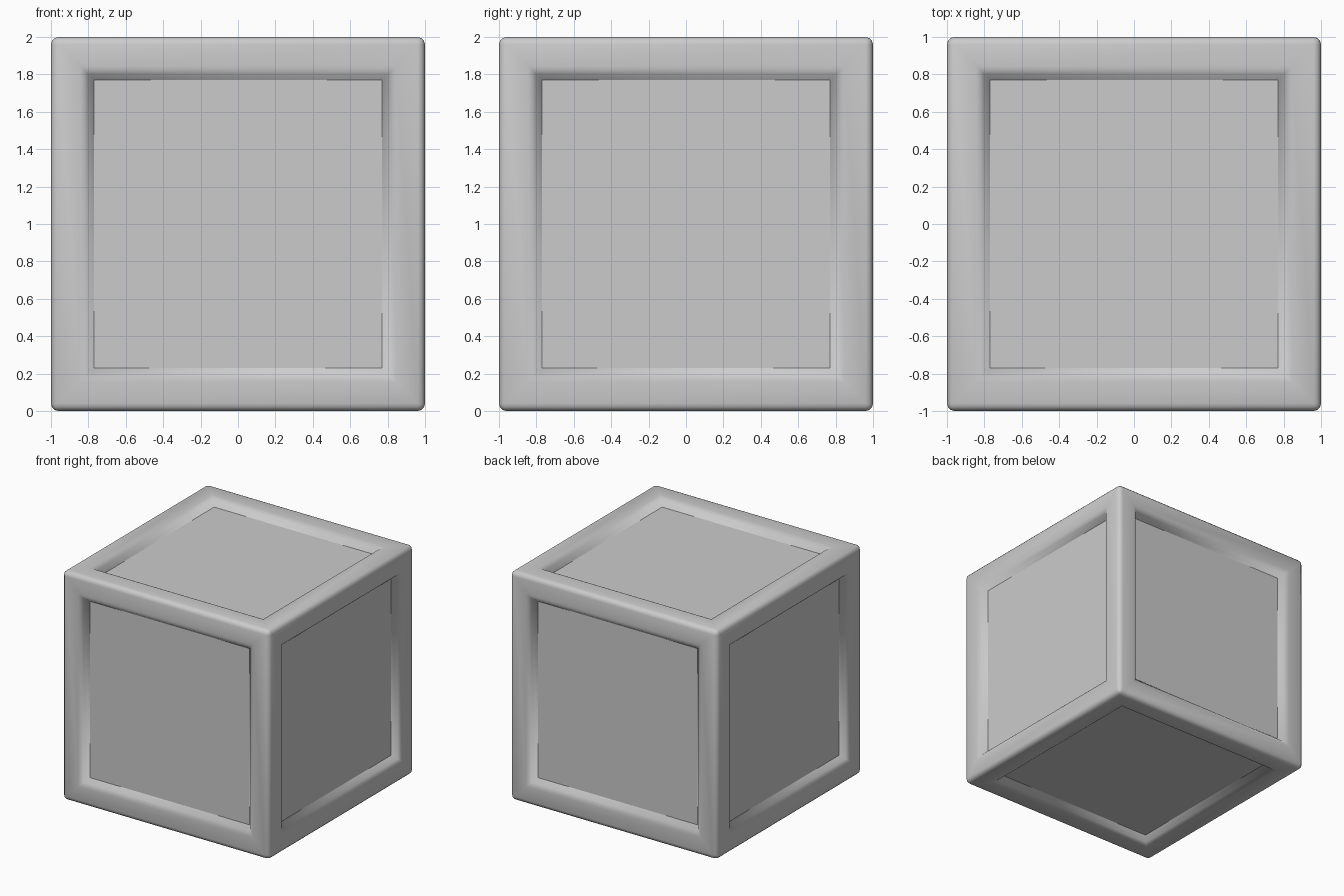
import bpy, bmesh

if "Cube" in bpy.data.objects:
    bpy.data.objects.remove(bpy.data.objects["Cube"])

RIM = 0.82      # half width of the opening at the outer surface
PANEL = 0.77    # half width of the sunken panel
DEPTH = 0.06    # how far each panel is sunk

bm = bmesh.new()
bmesh.ops.create_cube(bm, size=2)
panels = list(bm.faces)

# frame border, then sloped wall down to each panel
bmesh.ops.inset_individual(bm, faces=panels, thickness=1 - RIM, use_even_offset=True)
bmesh.ops.inset_individual(bm, faces=panels, thickness=RIM - PANEL, use_even_offset=True)
bm.normal_update()
for f in panels:
    n = f.normal.copy()
    for v in f.verts:
        v.co -= n * DEPTH


def ring(a, b):
    """Edges whose verts have sorted absolute coordinates (a, a, b)."""
    def match(v):
        c = sorted(abs(k) for k in v.co)
        return abs(c[0] - a) < 1e-3 and abs(c[1] - a) < 1e-3 and abs(c[2] - b) < 1e-3
    return [e for e in bm.edges
            if all(match(v) for v in e.verts)
            and sum(abs(p - q) > 0.1 for p, q in zip(e.verts[0].co, e.verts[1].co)) == 1]


# round the cube edges and the lip of each opening
bmesh.ops.bevel(bm, geom=ring(1, 1), offset=0.04, offset_type='OFFSET',
                segments=3, profile=0.5, affect='EDGES')
bmesh.ops.bevel(bm, geom=ring(RIM, 1), offset=0.025, offset_type='OFFSET',
                segments=3, profile=0.5, affect='EDGES')

# smooth frame, crisp flat panels
bm.normal_update()
for f in bm.faces:
    f.smooth = True
for f in bm.faces:
    if f.calc_area() > 1.5:
        f.smooth = False
        for e in f.edges:
            e.smooth = False
bmesh.ops.translate(bm, verts=bm.verts, vec=(0, 0, 1))

mesh = bpy.data.meshes.new("panelled_crate")
bm.to_mesh(mesh)
bm.free()
crate = bpy.data.objects.new("panelled_crate", mesh)
bpy.context.collection.objects.link(crate)
